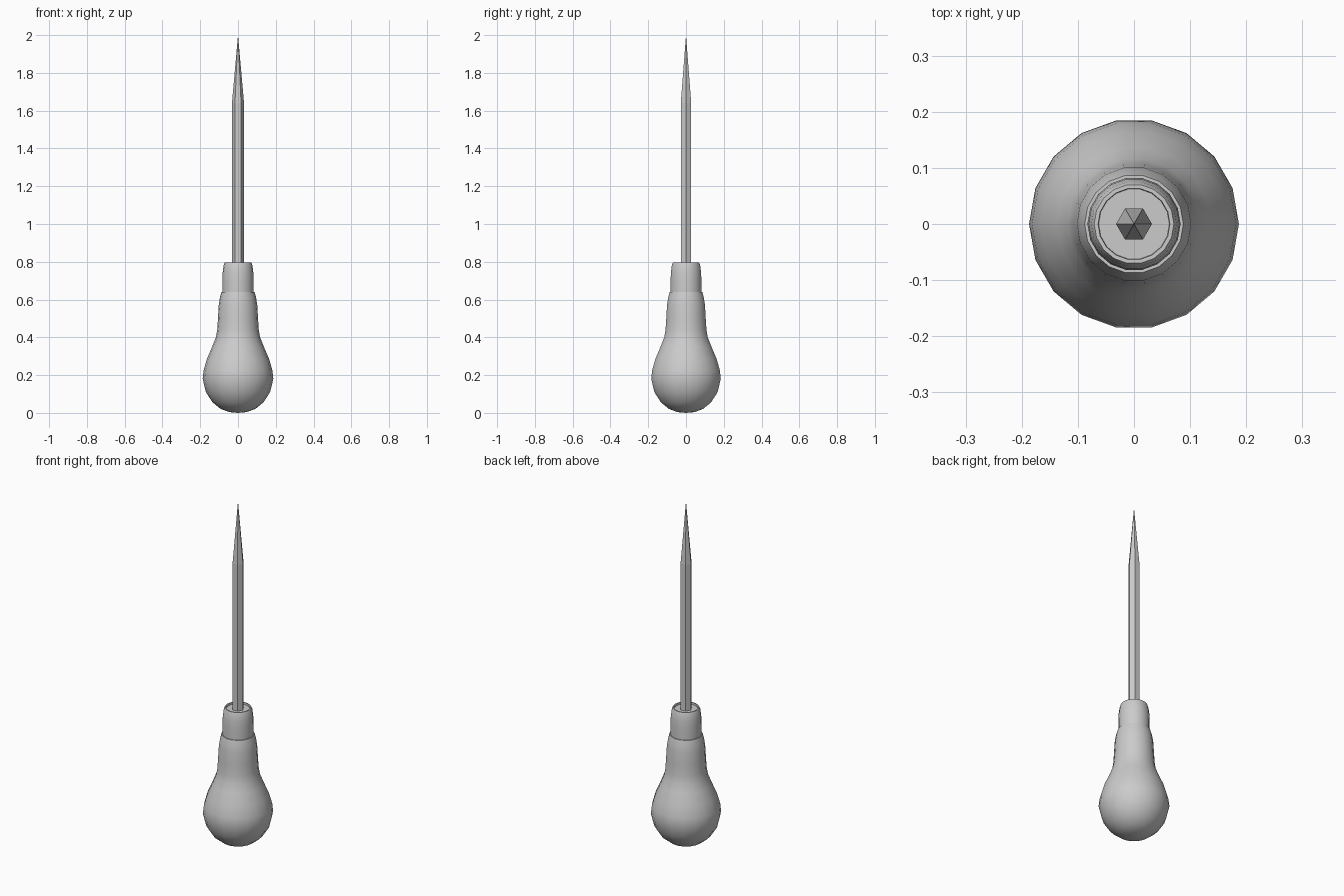
import bpy, bmesh
from math import cos, sin, pi, radians

if "Cube" in bpy.data.objects:
    bpy.data.objects.remove(bpy.data.objects["Cube"])


def lathe(name, profile, sides, smooth):
    """Revolve (radius, z) points around z; radius 0 makes a pole."""
    bm = bmesh.new()
    rings = []
    for r, z in profile:
        if r == 0:
            rings.append([bm.verts.new((0, 0, z))])
        else:
            rings.append([bm.verts.new((r * cos(2 * pi * i / sides),
                                        r * sin(2 * pi * i / sides), z))
                          for i in range(sides)])
    for a, b in zip(rings, rings[1:]):
        for i in range(sides):
            j = (i + 1) % sides
            if len(a) == 1:
                bm.faces.new((a[0], b[j], b[i]))
            elif len(b) == 1:
                bm.faces.new((a[i], a[j], b[0]))
            else:
                bm.faces.new((a[i], a[j], b[j], b[i]))
    bmesh.ops.recalc_face_normals(bm, faces=bm.faces)
    me = bpy.data.meshes.new(name)
    bm.to_mesh(me)
    bm.free()
    ob = bpy.data.objects.new(name, me)
    bpy.context.collection.objects.link(ob)
    if smooth:
        bpy.ops.object.select_all(action='DESELECT')
        ob.select_set(True)
        bpy.context.view_layer.objects.active = ob
        bpy.ops.object.shade_smooth_by_angle(angle=radians(40))
    return ob


# Pear-shaped wooden handle
lathe("handle", [(0, 0), (0.045, 0.004), (0.092, 0.021), (0.135, 0.056),
                 (0.17, 0.11), (0.187, 0.18), (0.182, 0.225), (0.165, 0.285),
                 (0.137, 0.35), (0.117, 0.40), (0.11, 0.44), (0.106, 0.50),
                 (0.102, 0.57), (0.096, 0.61), (0.088, 0.64), (0, 0.64)],
      18, True)

# Metal collar with a rounded, slightly recessed rim
lathe("collar", [(0, 0.62), (0.083, 0.62), (0.083, 0.70), (0.081, 0.745),
                 (0.076, 0.782), (0.071, 0.795), (0.064, 0.795),
                 (0.063, 0.785), (0, 0.785)], 18, True)

# Hexagonal spike tapering to a point
lathe("spike", [(0, 0.77), (0.032, 0.77), (0.032, 1.64), (0, 2.0)], 6, False)
